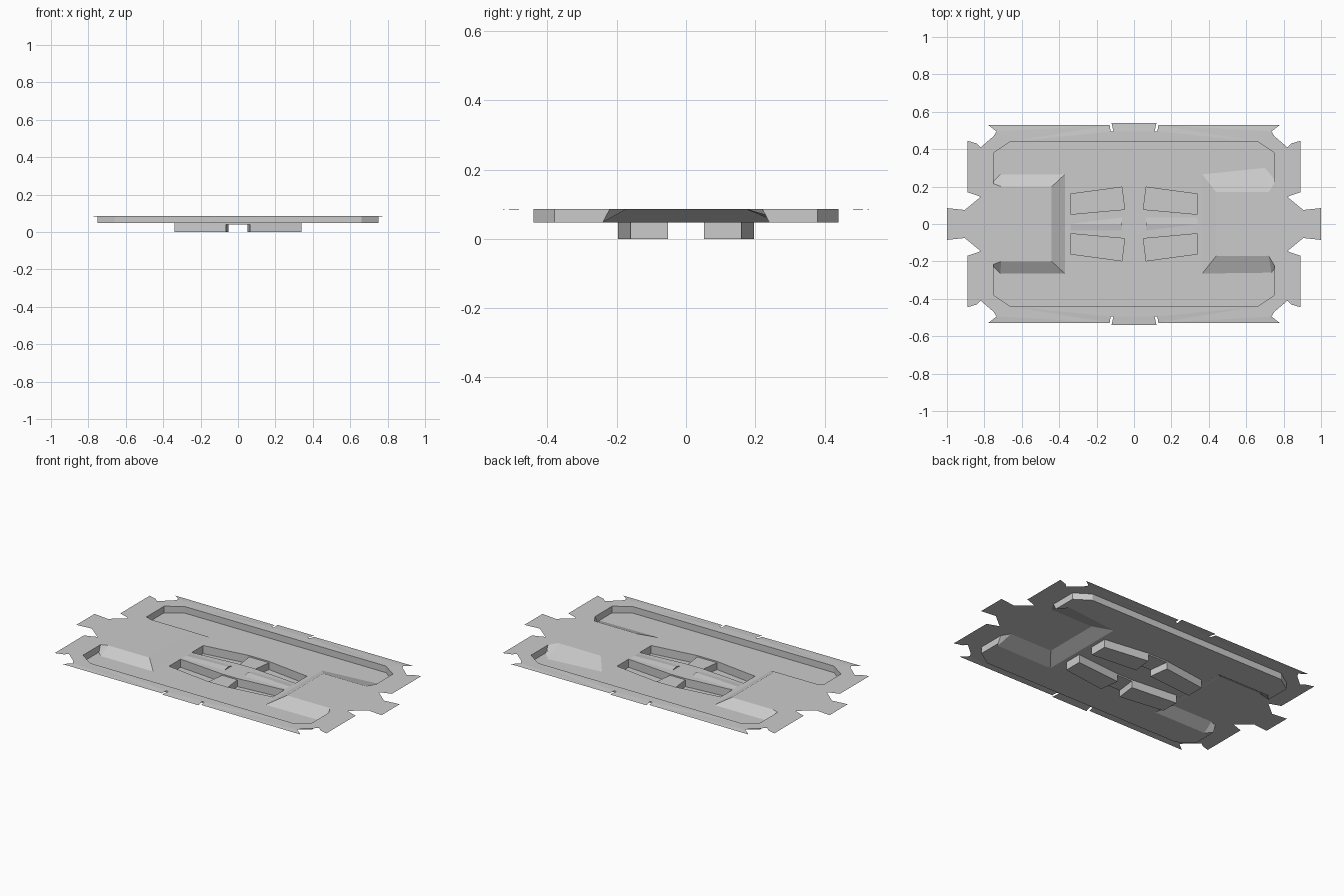
import bpy, bmesh
from mathutils import Vector

if "Cube" in bpy.data.objects:
    bpy.data.objects.remove(bpy.data.objects["Cube"])

TOP, FLOOR, LIP = 0.087, 0.048, 0.04


def finish(bm, name):
    bmesh.ops.remove_doubles(bm, verts=bm.verts, dist=1e-5)
    me = bpy.data.meshes.new(name)
    bm.to_mesh(me)
    bm.free()
    ob = bpy.data.objects.new(name, me)
    bpy.context.collection.objects.link(ob)
    return ob


def sheet(name, loops):
    """Fill an outline, leaving the following loops as holes."""
    bm = bmesh.new()
    edges = []
    for lp in loops:
        vs = [bm.verts.new(p) for p in lp]
        edges += [bm.edges.new((vs[i - 1], vs[i])) for i in range(len(vs))]
    bmesh.ops.triangle_fill(bm, edges=edges, use_beauty=True, normal=Vector((0, 0, 1)))
    for f in bm.faces:
        f.normal_update()
        if f.normal.z < 0:
            f.normal_flip()
    return finish(bm, name)


def walls(bm, upper, lower):
    """Side walls joining two matching loops, facing the inside."""
    for i in range(len(upper)):
        q = [upper[i - 1], upper[i], lower[i], lower[i - 1]]
        bm.faces.new([bm.verts.new(p) for p in q])


def at(pts, z):
    return [(x, y, z) for x, y in pts]


def flip_y(pts):
    return [(x, -y) for x, y in reversed(pts)]


# notched outer edge, one quarter mirrored to four
quarter = [(0.12, 0.54), (0.11, 0.495), (0.125, 0.495), (0.13, 0.528), (0.78, 0.53),
           (0.735, 0.495), (0.75, 0.47), (0.82, 0.41), (0.84, 0.43), (0.89, 0.445),
           (0.89, 0.17), (0.845, 0.155), (0.82, 0.145), (0.905, 0.075), (1.0, 0.085)]
right = quarter + flip_y(quarter)
outline = right + [(-x, -y) for x, y in right]
outer = [(x, y, TOP - (0.003 if abs(y) > 0.52 else 0)) for x, y in outline]

# tray: upper and lower edges of the recess around both end ramps
up_half = [(-0.44, 0.2), (-0.71, 0.2), (-0.75, 0.215), (-0.75, 0.38), (-0.66, 0.44),
           (0.66, 0.44), (0.75, 0.38), (0.75, 0.22), (0.72, 0.17), (0.44, 0.17)]
low_half = [(-0.37, 0.265), (-0.715, 0.265), (-0.75, 0.23), (-0.75, 0.38), (-0.66, 0.44),
            (0.66, 0.44), (0.75, 0.38), (0.75, 0.24), (0.7, 0.3), (0.365, 0.265)]
low_front = [(x, -y) if y != 0.3 else (0.735, -0.26) for x, y in reversed(low_half)]
upper = at(up_half + flip_y(up_half), TOP)
lower = at(low_half + low_front, FLOOR)

sheet("flange", [outer, upper])
bm = bmesh.new()
walls(bm, upper, lower)
finish(bm, "tray_walls_and_ramps")

# openings for the pocket pairs
opening = [(-0.34, 0.16), (-0.065, 0.197), (0.065, 0.197), (0.34, 0.16),
           (0.34, 0.052), (0.05, 0.078), (-0.05, 0.078), (-0.34, 0.052)]
openings = {"back": opening, "front": flip_y(opening)}
sheet("tray_floor", [lower] + [at(o, FLOOR) for o in openings.values()])

for side, o in openings.items():
    s = 1 if side == "back" else -1
    # shallow lip and divider between the two pockets
    bm = bmesh.new()
    walls(bm, at(o, FLOOR), at(o, LIP))
    bridge = [opening[i] for i in (6, 5, 2, 1)]
    bridge = bridge if s > 0 else flip_y(bridge)
    bm.faces.new([bm.verts.new(p) for p in at(bridge, LIP)])
    finish(bm, side + "_pocket_lip")
    # deep pockets
    for hand, ids in (("left", (0, 1, 6, 7)), ("right", (2, 3, 4, 5))):
        loop = [opening[i] for i in ids]
        loop = loop if s > 0 else flip_y(loop)
        bm = bmesh.new()
        walls(bm, at(loop, LIP), at(loop, 0))
        bm.faces.new([bm.verts.new(p) for p in at(reversed(loop), 0)])
        finish(bm, f"{side}_{hand}_pocket")

# low ridges along the middle, open at the centre plate
for hand, s in (("left", -1), ("right", 1)):
    bm = bmesh.new()
    a, b = sorted((0.065 * s, 0.34 * s))
    za, zb = (FLOOR, FLOOR + 0.01) if s < 0 else (FLOOR + 0.01, FLOOR)
    r0, r1 = (a, 0, za), (b, 0, zb)
    for y in (-0.035, 0.035):
        q = [(a, y, FLOOR), (b, y, FLOOR), r1, r0]
        bm.faces.new([bm.verts.new(p) for p in (q if y < 0 else q[::-1])])
    x = 0.065 * s
    tri = [(x, 0.035, FLOOR), (x, -0.035, FLOOR), (x, 0, FLOOR + 0.01)]
    bm.faces.new([bm.verts.new(p) for p in (tri if s > 0 else tri[::-1])])
    finish(bm, hand + "_ridge")
